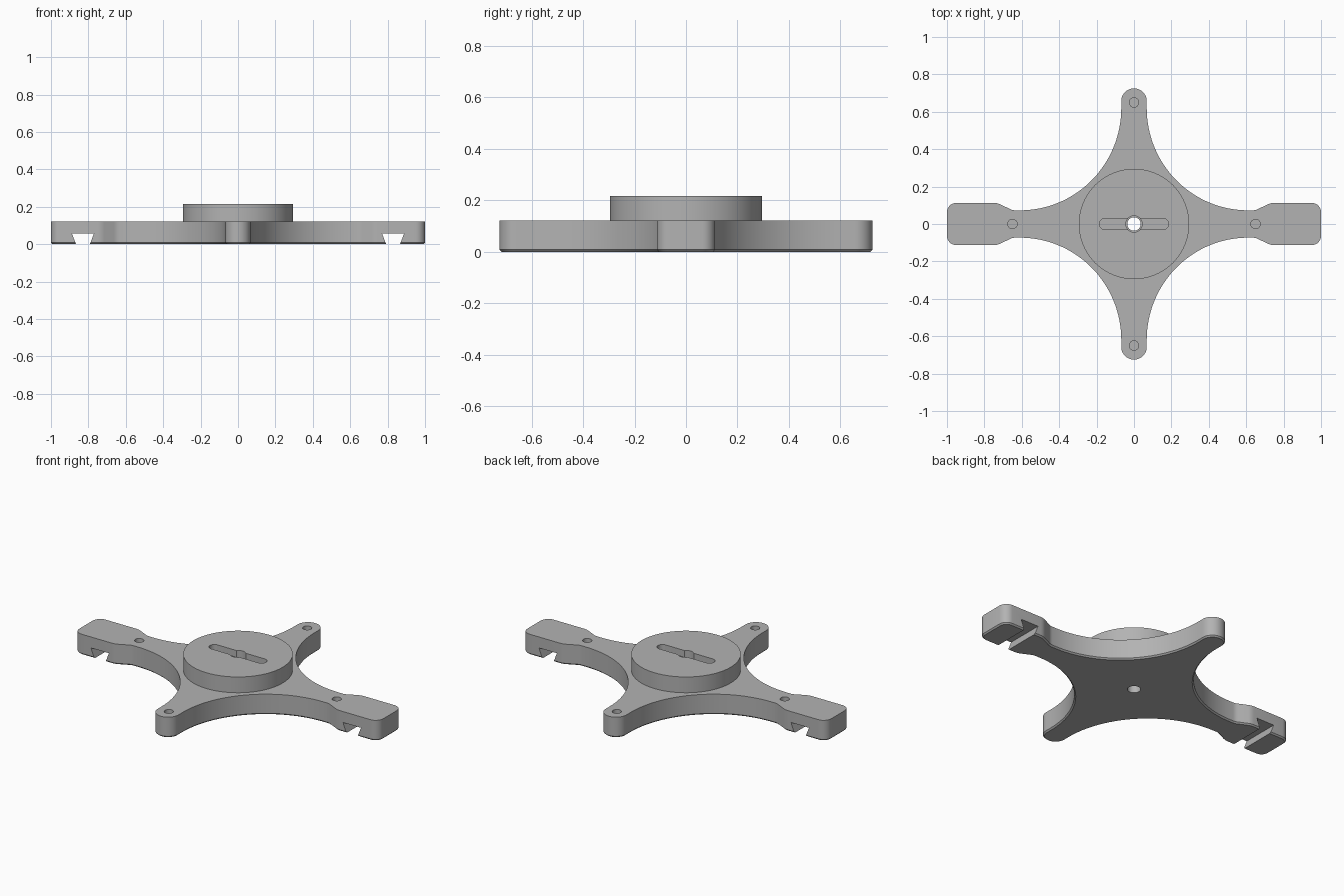
import bpy, bmesh
from math import sin, cos, pi
from mathutils import Vector

cube = bpy.data.objects.get("Cube")
if cube:
    bpy.data.objects.remove(cube)

PLATE_TOP, DISC_TOP = 0.122, 0.216

grey = bpy.data.materials.new("machined grey")
grey.use_nodes = True
colour = (0.45, 0.45, 0.45, 1)
grey.diffuse_color = colour
grey.node_tree.nodes["Principled BSDF"].inputs["Base Color"].default_value = colour


def arc(cx, cy, rx, ry, start, end, steps):
    """Points along an elliptical arc, angles in degrees."""
    angles = [(start + (end - start) * i / steps) * pi / 180 for i in range(steps + 1)]
    return [(cx + rx * cos(a), cy + ry * sin(a)) for a in angles]


def prism(name, points, low, high, chamfer=0.0, along_y=False):
    """Extrude a closed profile along z, or along y for a profile in xz."""
    bm = bmesh.new()
    place = (lambda p: (p[0], low, p[1])) if along_y else (lambda p: (p[0], p[1], low))
    base = bm.faces.new([bm.verts.new(place(p)) for p in points])
    step = Vector((0, high - low, 0)) if along_y else Vector((0, 0, high - low))
    rim = list(base.edges)
    top = bmesh.ops.extrude_face_region(bm, geom=[base], use_keep_orig=True)
    bmesh.ops.translate(bm, vec=step, verts=[v for v in top["geom"] if isinstance(v, bmesh.types.BMVert)])
    bmesh.ops.recalc_face_normals(bm, faces=bm.faces)
    if chamfer:
        bmesh.ops.bevel(bm, geom=rim, offset=chamfer, segments=1, affect='EDGES')
    mesh = bpy.data.meshes.new(name)
    bm.to_mesh(mesh)
    bm.free()
    obj = bpy.data.objects.new(name, mesh)
    bpy.context.collection.objects.link(obj)
    mesh.materials.append(grey)
    return obj


def circle(x, y, r, steps=48):
    return arc(x, y, r, r, 0, 360, steps)[:-1]


def cut(target, cutter):
    """Subtract a cutter from the target and throw the cutter away."""
    cutter.hide_render = True
    mod = target.modifiers.new("cut", 'BOOLEAN')
    mod.operation, mod.solver, mod.object = 'DIFFERENCE', 'EXACT', cutter
    bpy.context.view_layer.objects.active = target
    bpy.ops.object.modifier_apply(modifier=mod.name)
    bpy.data.objects.remove(cutter)


# Quarter outline: squared pad, flared neck, sweeping curve, round tip
quarter = arc(0.95, 0.063, 0.05, 0.05, 0, 90, 8)
quarter += arc(0.75, 0.033, 0.08, 0.08, 90, 118, 5)
quarter += arc(0.635, 0.133, 0.06, 0.06, 300, 270, 4)
quarter += arc(0.61, 0.62, 0.542, 0.547, 270, 180, 40)
quarter += arc(0, 0.657, 0.068, 0.068, 0, 90, 12)

# Mirror the quarter into the full four-armed outline
left_back = [(-x, y) for x, y in reversed(quarter[:-1])]
half = quarter + left_back
outline = half + [(x, -y) for x, y in reversed(half)]
plate = prism("cross_plate", outline, 0, PLATE_TOP, chamfer=0.008)

# Blind screw holes in the four arms
for x, y in ((0.65, 0), (-0.65, 0), (0, 0.65), (0, -0.65)):
    cut(plate, prism("screw_hole", circle(x, y, 0.025, 32), 0.045, 0.2))

# Dovetail grooves under the side pads
for s in (1, -1):
    groove = [(s * 0.888, 0.057), (s * 0.77, 0.057), (s * 0.796, -0.01), (s * 0.862, -0.01)]
    cut(plate, prism("dovetail_groove", groove, -0.3, 0.3, along_y=True))

# Raised centre disc with its long slot and counterbore
disc = prism("centre_disc", circle(0, 0, 0.295, 96), PLATE_TOP - 0.01, DISC_TOP)
slot = arc(0.155, 0, 0.03, 0.03, -90, 90, 12) + arc(-0.155, 0, 0.03, 0.03, 90, 270, 12)
cut(disc, prism("slot", slot, DISC_TOP - 0.04, 0.3))
cut(disc, prism("counterbore", circle(0, 0, 0.044), 0.05, 0.3))
cut(plate, prism("centre_bore", circle(0, 0, 0.036), -0.1, 0.3))

for part in (plate, disc):
    bpy.ops.object.select_all(action='DESELECT')
    part.select_set(True)
    bpy.context.view_layer.objects.active = part
    bpy.ops.object.shade_smooth_by_angle(angle=pi / 6)
